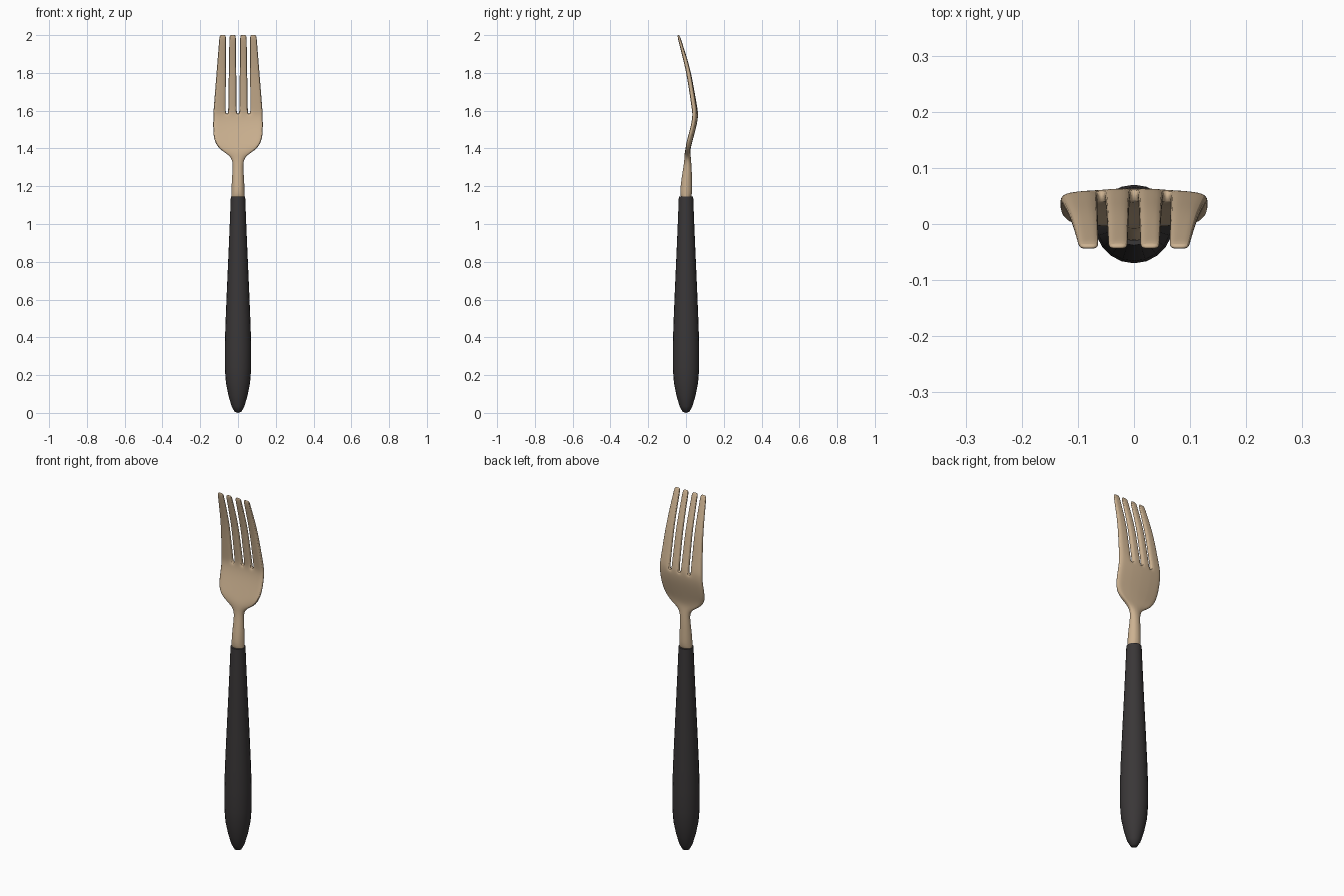
import bpy, bmesh, math

cube = bpy.data.objects.get("Cube")
if cube:
    bpy.data.objects.remove(cube, do_unlink=True)


def make_material(name, rgb):
    mat = bpy.data.materials.new(name)
    mat.use_nodes = True
    mat.diffuse_color = (*rgb, 1)
    mat.node_tree.nodes["Principled BSDF"].inputs["Base Color"].default_value = (*rgb, 1)
    return mat


def finish(bm, name, mat):
    bmesh.ops.recalc_face_normals(bm, faces=bm.faces)
    mesh = bpy.data.meshes.new(name)
    bm.to_mesh(mesh)
    bm.free()
    mesh.materials.append(mat)
    obj = bpy.data.objects.new(name, mesh)
    bpy.context.collection.objects.link(obj)
    bpy.ops.object.select_all(action="DESELECT")
    obj.select_set(True)
    bpy.context.view_layer.objects.active = obj
    bpy.ops.object.shade_smooth_by_angle(angle=math.radians(50))
    return obj


charcoal = make_material("charcoal handle", (0.042, 0.038, 0.039))
bronze = make_material("pale bronze metal", (0.60, 0.44, 0.28))

# Handle: a turned profile of (radius, height)
profile = [(0, 0), (.018, .006), (.034, .035), (.05, .09), (.064, .16), (.07, .24),
           (.07, .35), (.066, .48), (.059, .65), (.05, .85), (.042, 1.04),
           (.038, 1.145), (0, 1.145)]
bm = bmesh.new()
verts = [bm.verts.new((r, 0, z)) for r, z in profile]
edges = [bm.edges.new(pair) for pair in zip(verts, verts[1:])]
bmesh.ops.spin(bm, geom=verts + edges, cent=(0, 0, 0), axis=(0, 0, 1),
               angle=math.tau, steps=20)
bmesh.ops.remove_doubles(bm, verts=bm.verts, dist=0.0005)
finish(bm, "handle", charcoal)

# Neck and palm rows: height, half width, centre y, half thickness, roundness
palm = [(1.12, .036, 0, .033, .97), (1.20, .035, .001, .031, .97),
        (1.28, .029, .007, .024, .95), (1.335, .027, .009, .018, .9),
        (1.365, .048, .008, .016, .7), (1.39, .09, .009, .014, .4),
        (1.42, .117, .016, .013, .3), (1.46, .131, .027, .013, .3),
        (1.52, .133, .043, .013, .3), (1.56, .132, .050, .013, .3),
        (1.585, .132, .051, .013, .3)]
# Tine rows: height, centre y, half thickness
tines = [(1.61, .049, .013), (1.70, .033, .012), (1.80, .016, .012),
         (1.90, -.011, .010), (1.97, -.032, .008), (2.003, -.041, .006)]
BASE = (.006, .053, .064, .132)   # inner and outer tine edges at the root
TIP = (.011, .046, .063, .098)    # the same edges at the tip


def columns(edges):
    a, b, c, d = edges
    half = [a, (a + b) / 2, b, c, (c + d) / 2, d]
    return [-x for x in reversed(half)] + half


# Each row holds (x, y, half thickness, z) for every column
rows = []
for z, width, y, thick, rnd in palm:
    row = []
    for x in columns(BASE):
        f = x / BASE[3]
        dish = .008 * f * f * (width > .1)
        row.append((f * width, y - dish, thick * math.sqrt(1 - rnd * f * f), z))
    rows.append(row)
root_z, tip_z = palm[-1][0], tines[-1][0]
for z, y, thick in tines:
    t = (z - root_z) / (tip_z - root_z)
    xs = columns([p + (q - p) * t for p, q in zip(BASE, TIP)])
    rows.append([(x, y - .008 * (x / BASE[3]) ** 2 * (1 - t), thick, z) for x in xs])

# Fork head: two skins with the slots left out, closed by walls on open edges
SLOTS = (2, 5, 8)
cells = {(r, c) for r in range(len(rows) - 1) for c in range(11)
         if r < len(palm) - 1 or c not in SLOTS}
bm = bmesh.new()
cache = {}


def vert(r, c, side):
    key = (r, c, side)
    if key not in cache:
        x, y, thick, z = rows[r][c]
        cache[key] = bm.verts.new((x, y + side * thick, z))
    return cache[key]


for r, c in cells:
    corners = [(r, c), (r, c + 1), (r + 1, c + 1), (r + 1, c)]
    for side in (-1, 1):
        bm.faces.new([vert(i, j, side) for i, j in corners])
    neighbours = [(r - 1, c), (r, c + 1), (r + 1, c), (r, c - 1)]
    for k, cell in enumerate(neighbours):
        if cell not in cells:
            p, q = corners[k], corners[(k + 1) % 4]
            bm.faces.new([vert(*p, -1), vert(*q, -1), vert(*q, 1), vert(*p, 1)])
head = finish(bm, "fork_head", bronze)
for poly in head.data.polygons:
    poly.use_smooth = True
smooth = head.modifiers.new("Rounding", "SUBSURF")
smooth.levels = smooth.render_levels = 2
# Rounding goes before the angle-based shading
head.modifiers.move(len(head.modifiers) - 1, 0)
